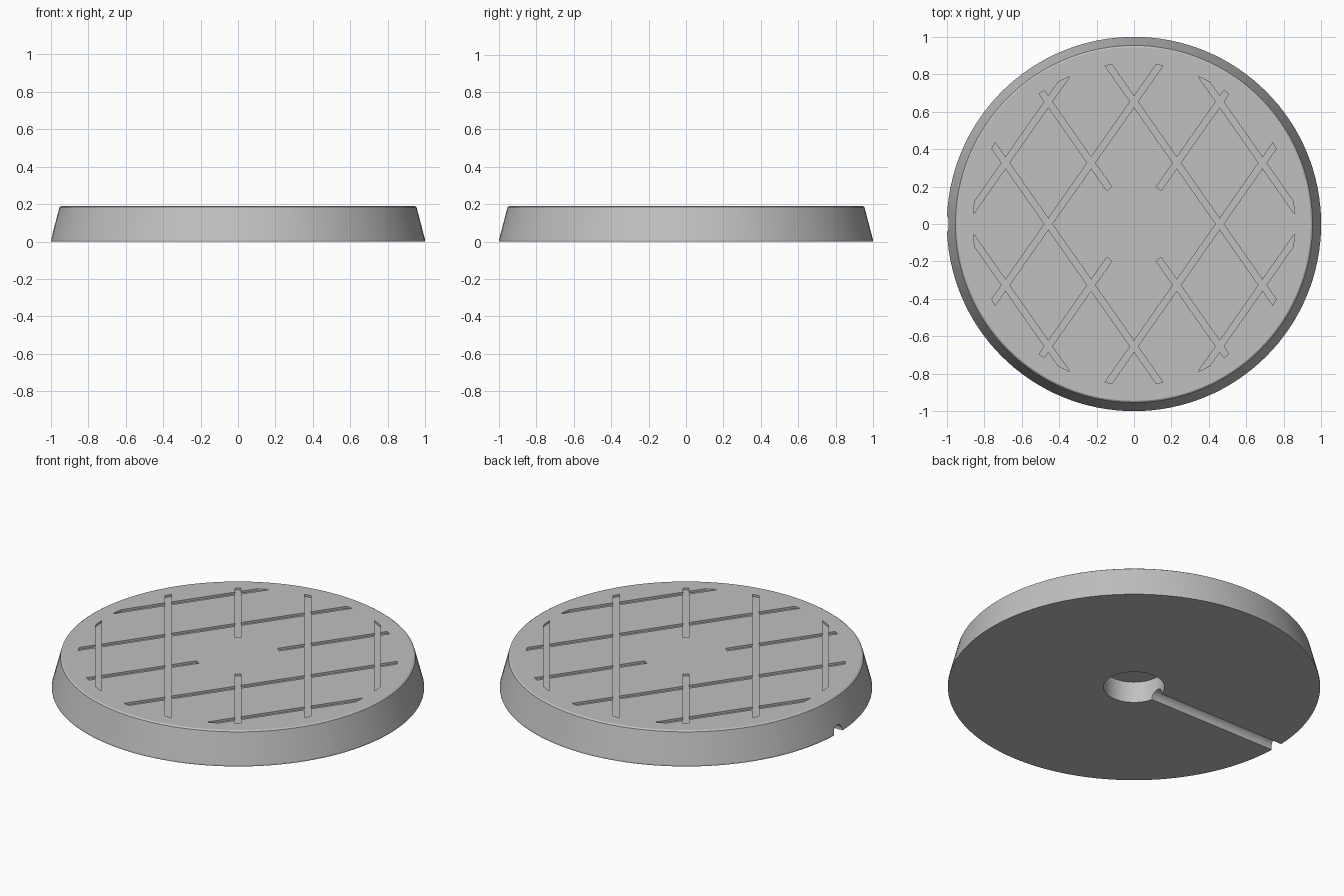
import bpy, bmesh, math
from mathutils import Matrix, Vector

cube = bpy.data.objects.get("Cube")
if cube:
    bpy.data.objects.remove(cube, do_unlink=True)

TOP = 0.19
GROOVE_DEPTH = 0.012
GROOVE_WIDTH = 0.034
PATTERN_RADIUS = 0.86
GAP_RADIUS = 0.23          # plain area in the middle
SPACING = 0.375
ANGLE = math.radians(55)

grey = bpy.data.materials.new("matte_grey")
grey.use_nodes = True
colour = (0.53, 0.53, 0.53, 1)
grey.diffuse_color = colour
grey.node_tree.nodes["Principled BSDF"].inputs["Base Color"].default_value = colour


def make_object(name, bm):
    bmesh.ops.recalc_face_normals(bm, faces=bm.faces)
    mesh = bpy.data.meshes.new(name)
    bm.to_mesh(mesh)
    bm.free()
    mesh.materials.append(grey)
    obj = bpy.data.objects.new(name, mesh)
    bpy.context.collection.objects.link(obj)
    return obj


def lathe(name, profile, segments):
    """Closed solid with one ring of vertices per (radius, height) pair."""
    bm = bmesh.new()
    rings = []
    for r, z in profile:
        turns = [2 * math.pi * i / segments for i in range(segments)]
        rings.append([bm.verts.new((r * math.cos(a), r * math.sin(a), z)) for a in turns])
    for low, high in zip(rings, rings[1:]):
        for i in range(segments):
            j = (i + 1) % segments
            bm.faces.new((low[i], low[j], high[j], high[i]))
    bm.faces.new(rings[0])
    bm.faces.new(rings[-1])
    return make_object(name, bm)


def groove_family(name, angle):
    """Parallel bars trimmed by the pattern circle."""
    bm = bmesh.new()
    turn = Matrix.Rotation(angle, 3, "Z")

    def reach(d):
        return math.sqrt(PATTERN_RADIUS ** 2 - d ** 2)

    def bar(corners):
        rings = [[bm.verts.new(turn @ Vector((x, y, z))) for x, y in corners]
                 for z in (TOP - GROOVE_DEPTH, TOP + 0.05)]
        bm.faces.new(rings[0])
        bm.faces.new(rings[1])
        for i in range(4):
            j = (i + 1) % 4
            bm.faces.new((rings[0][i], rings[0][j], rings[1][j], rings[1][i]))

    for k in range(-2, 3):
        a = k * SPACING - GROOVE_WIDTH / 2
        b = k * SPACING + GROOVE_WIDTH / 2
        if k == 0:
            for s in (-1, 1):
                bar([(s * GAP_RADIUS, a), (s * reach(a), a),
                     (s * reach(b), b), (s * GAP_RADIUS, b)])
        else:
            bar([(-reach(a), a), (reach(a), a), (reach(b), b), (-reach(b), b)])
    return make_object(name, bm)


# Tapered disc with a small lip below and a softened upper rim
base = lathe("round_base", [(1, 0), (1, 0.008), (0.954, 0.184), (0.945, TOP)], 128)

# Blind hole in the underside
hole = lathe("hole_cutter", [(0.164, -0.1), (0.164, 0.125)], 64)

# Round cable channel from the hole to the rim
bm = bmesh.new()
bmesh.ops.create_cone(bm, cap_ends=True, segments=48, radius1=0.04, radius2=0.04, depth=1.1,
                      matrix=Matrix.Translation((-0.65, 0, 0.006)) @ Matrix.Rotation(math.pi / 2, 4, "Y"))
channel = make_object("channel_cutter", bm)

# Crossed grooves in the top
cutters = [hole, channel,
           groove_family("groove_cutter_a", ANGLE),
           groove_family("groove_cutter_b", -ANGLE)]

for cutter in cutters:
    cutter.hide_render = True
    mod = base.modifiers.new(cutter.name, "BOOLEAN")
    mod.operation = "DIFFERENCE"
    mod.solver = "EXACT"
    mod.object = cutter

# Keep the carved mesh and drop the cutters
graph = bpy.context.evaluated_depsgraph_get()
carved = bpy.data.meshes.new_from_object(base.evaluated_get(graph))
base.modifiers.clear()
base.data = carved
carved.materials.clear()
carved.materials.append(grey)
for poly in carved.polygons:
    poly.material_index = 0
for cutter in cutters:
    bpy.data.objects.remove(cutter, do_unlink=True)

bpy.ops.object.select_all(action="DESELECT")
base.select_set(True)
bpy.context.view_layer.objects.active = base
bpy.ops.object.shade_smooth_by_angle(angle=math.radians(12))
